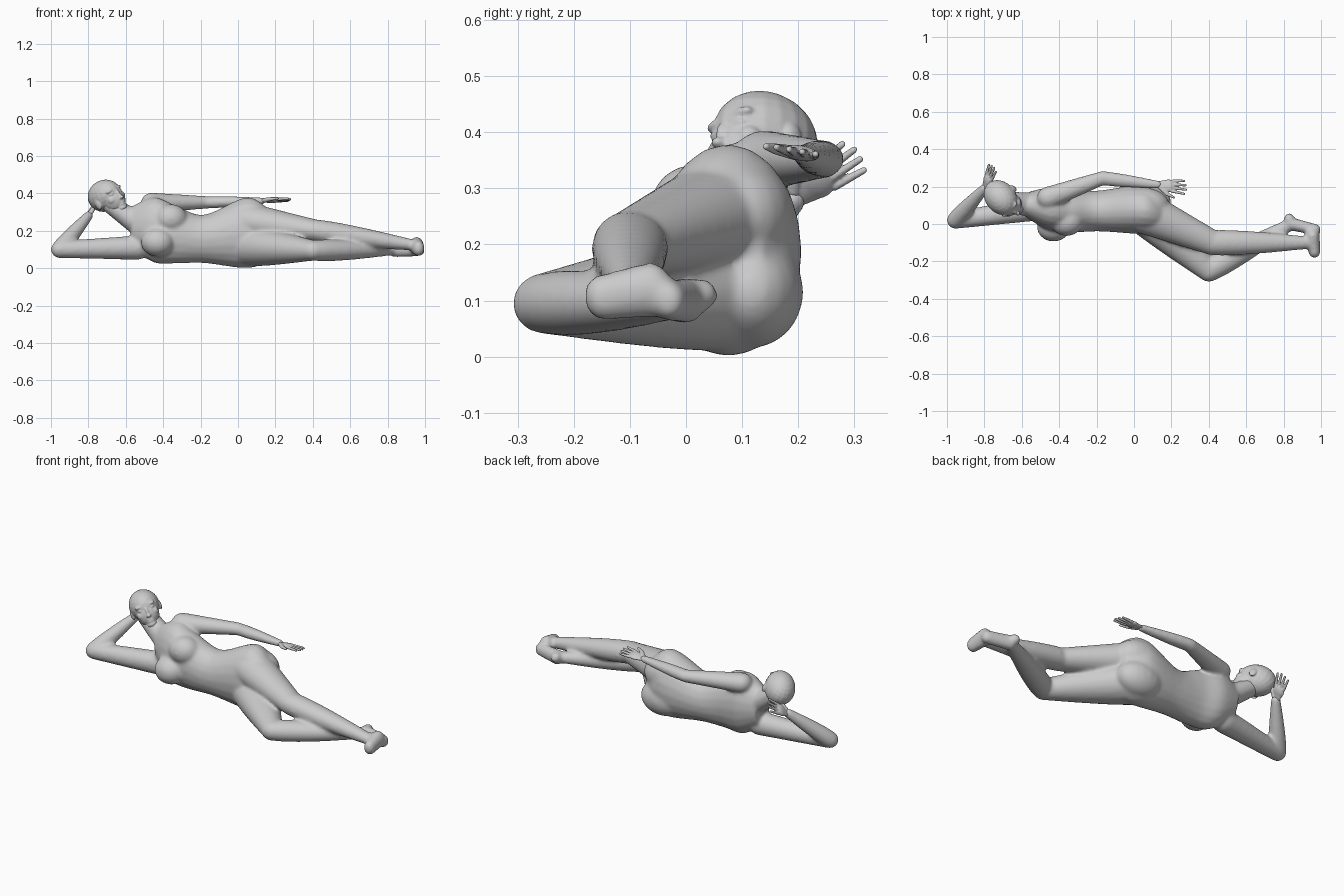
import bpy, bmesh, math
from mathutils import Vector, Matrix

cube = bpy.data.objects.get("Cube")
if cube:
    bpy.data.objects.remove(cube, do_unlink=True)

clay = bpy.data.materials.new("clay grey")
clay.use_nodes = True
clay.diffuse_color = (.6, .6, .6, 1)
clay.node_tree.nodes["Principled BSDF"].inputs["Base Color"].default_value = clay.diffuse_color

UP = Vector((0, 0, 1))


def axes(along, up):
    """Side, along and top directions of a part as a rotation matrix."""
    along = along.normalized()
    side = along.cross(up).normalized()
    return Matrix((side, along, side.cross(along))).transposed()


def skin_rings(bm, rings):
    for ring, following in zip(rings, rings[1:]):
        for k in range(len(ring)):
            bm.faces.new((ring[k - 1], ring[k], following[k], following[k - 1]))
    bm.faces.new(rings[0])
    bm.faces.new(rings[-1])


def add_ring(bm, center, rotation, width, height, sides=20):
    angles = [math.tau * k / sides for k in range(sides)]
    return [bm.verts.new(center + rotation @ Vector((width * math.cos(a), 0, height * math.sin(a))))
            for a in angles]


def ball(bm, center, radii, frame=Matrix()):
    place = frame @ Matrix.Translation(center) @ Matrix.Diagonal((*radii, 1))
    bmesh.ops.create_uvsphere(bm, u_segments=20, v_segments=12, radius=1, matrix=place)


def limb(bm, start, end, thick, thin, flat=.9, bulge=0, up=UP):
    """Tapered limb with rounded ends; bulge swells the muscle near the start."""
    start, end = Vector(start), Vector(end)
    rotation = axes(end - start, up)
    rings = []
    for i in range(13):
        t = i / 12
        radius = thick + (thin - thick) * t + bulge * math.sin(math.pi * t ** .7)
        rings.append(add_ring(bm, start.lerp(end, t), rotation, radius, radius * flat))
    skin_rings(bm, rings)
    for joint, radius in ((start, thick), (end, thin)):
        frame = Matrix.Translation(joint) @ rotation.to_4x4()
        ball(bm, (0, 0, 0), (radius, radius, radius * flat), frame)


def blend(a, b, c, d, t):
    """Smooth curve from b to c."""
    pull = (c - a) / 2
    leave = (d - b) / 2
    s = t * t * (3 - 2 * t)
    return b.lerp(c, s) + pull * t * (1 - t) ** 2 - leave * t * t * (1 - t)


def finish(bm, name, voxel, smoothing):
    bmesh.ops.recalc_face_normals(bm, faces=bm.faces)
    mesh = bpy.data.meshes.new(name)
    bm.to_mesh(mesh)
    bm.free()
    mesh.materials.append(clay)
    mesh.shade_smooth()
    part = bpy.data.objects.new(name, mesh)
    bpy.context.collection.objects.link(part)
    fuse = part.modifiers.new("fuse", 'REMESH')
    fuse.mode = 'VOXEL'
    fuse.voxel_size = voxel
    fuse.use_smooth_shade = True
    soften = part.modifiers.new("soften", 'SMOOTH')
    soften.factor = .5
    soften.iterations = smoothing


# Joints of the reclining pose
left_shoulder = (-.46, .14, .35)
left_elbow = (-.17, .245, .352)
left_wrist = (.13, .21, .36)
right_shoulder = (-.54, .08, .11)
right_elbow = (-.955, .02, .1)
right_wrist = (-.8, .19, .28)
left_hip = (.06, .06, .25)
left_knee = (.42, -.1, .2)
left_ankle = (.93, -.1, .125)
left_heel = (.955, -.06, .12)
left_toe = (.965, -.15, .105)
right_hip = (.05, .07, .12)
right_knee = (.4, -.25, .095)
right_ankle = (.84, 0, .1)
right_toe = (.97, -.03, .1)
neck_base = (-.54, .1, .24)
skull_base = (-.68, .12, .34)

# Torso: x, y, z of each section, then its half width and half height
bm = bmesh.new()
shoulders = Vector((-.57, .1, .22, .07, .11))
chest = Vector((-.45, .08, .205, .115, .175))
ribs = Vector((-.33, .065, .18, .11, .155))
waist = Vector((-.18, .07, .157, .11, .13))
hips = Vector((.05, .075, .19, .13, .19))
groin = Vector((.18, .04, .17, .09, .13))
sections = [shoulders, shoulders, chest, ribs, waist, hips, groin, groin]
rings = []
for four in zip(sections, sections[1:], sections[2:], sections[3:]):
    for i in range(8):
        s = blend(*four, i / 8)
        rings.append(add_ring(bm, Vector(s[:3]), axes(Vector((1, 0, 0)), UP), s[3], s[4]))
skin_rings(bm, rings)

# Neck and arms
limb(bm, neck_base, skull_base, .068, .055)
limb(bm, left_shoulder, left_elbow, .06, .038)
limb(bm, left_elbow, left_wrist, .038, .022, .85, .004)
limb(bm, right_shoulder, right_elbow, .065, .046, 1)
limb(bm, right_elbow, right_wrist, .046, .026, 1, .005)

# Legs and feet
limb(bm, left_hip, left_knee, .115, .068, .86)
limb(bm, left_knee, left_ankle, .067, .034, .9, .008)
limb(bm, left_heel, left_toe, .038, .032, 1.3)
limb(bm, right_hip, right_knee, .12, .06, .92, .006)
limb(bm, right_knee, right_ankle, .06, .032, .9, .012)
limb(bm, right_ankle, right_toe, .035, .03, 1.2)
ball(bm, (.83, .025, .11), (.03, .033, .03))

# Bust and seat
bust = (.09, .08, .078)
ball(bm, (-.43, -.015, .14), bust)
ball(bm, (-.36, .015, .265), bust)
seat = (.14, .095, .1)
ball(bm, (.06, .115, .115), seat)
ball(bm, (.05, .1, .25), seat)
finish(bm, "body", .008, 16)

# Head, in its own frame: left, face and crown directions
crown = Vector((-.42, -.05, .9))
look = Vector((.6, -.73, .3))
frame = Matrix.Translation((-.7, .13, .385)) @ axes(look, crown).to_4x4()
bm = bmesh.new()


def feature(x, y, z, *radii):
    ball(bm, (x, y, z), radii, frame)


feature(0, -.015, .008, .082, .104, .085)    # cranium
feature(0, .035, -.035, .062, .06, .07)  # jaw
feature(0, .066, -.09, .03, .028, .022)  # chin
feature(0, .086, -.02, .011, .015, .028)  # nose bridge
feature(0, .097, -.038, .013, .016, .01)   # nose tip
for z in (-.062, -.073):
    feature(0, .082, z, .022, .013, .006)  # lips
for x in (-.03, .03):
    feature(x, .07, .018, .027, .015, .01)  # brow
    feature(x, .073, -.002, .016, .012, .007)  # eye
    feature(x * 1.2, .058, -.03, .025, .025, .025)  # cheek
    feature(x * 2.6, -.01, -.02, .01, .02, .028)  # ear
finish(bm, "head", .004, 6)


def hand(name, wrist, reach, across):
    """Palm, four fingers and a thumb; across points to the thumb side."""
    reach = Vector(reach).normalized()
    rotation = axes(reach, reach.cross(Vector(across)))
    bm = bmesh.new()

    def bone(start, end, thick, thin, flat=1):
        ends = [Vector(wrist) + rotation @ Vector((x, y, 0)) for x, y in (start, end)]
        limb(bm, *ends, thick, thin, flat, up=rotation.col[2])

    toward_thumb = 1 if rotation.col[0].dot(Vector(across)) > 0 else -1
    bone((0, 0), (0, .055), .02, .034, .4)
    for k, length in enumerate((.055, .065, .07, .062)):
        x = (k - 1.5) * .018 * toward_thumb
        bone((x, .075), (x * 1.3, .08 + length), .0085, .006)
    knuckle = (.045 * toward_thumb, .05)
    bone((.015 * toward_thumb, .015), knuckle, .013, .01)
    bone(knuckle, (.06 * toward_thumb, .09), .01, .006)
    finish(bm, name, .003, 1)


hand("left_hand", left_wrist, (1, -.1, .05), (0, -.85, .15))
hand("right_hand", right_wrist, (.4, 1, .7), (.4, -.5, .5))
